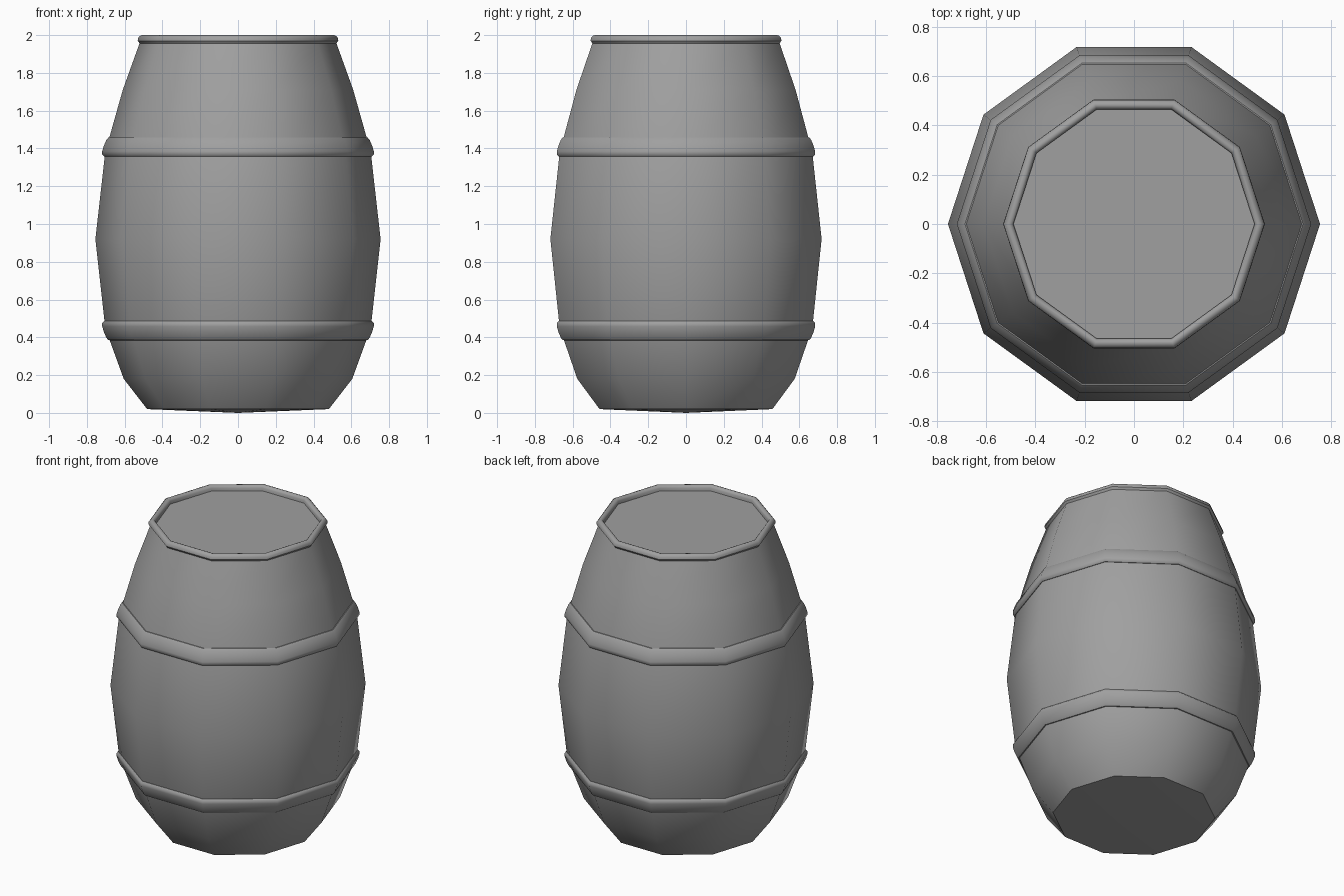
import bpy, math

cube = bpy.data.objects.get("Cube")
if cube:
    bpy.data.objects.remove(cube)

SIDES = 10

grey = bpy.data.materials.new("plain_grey")
grey.use_nodes = True
colour = (0.35, 0.35, 0.35, 1)
grey.diffuse_color = colour
grey.node_tree.nodes["Principled BSDF"].inputs["Base Color"].default_value = colour


def lathe(name, profile, closed=False):
    """Spin (radius, height) points round z; zero radius makes a pole."""
    verts, rings, faces = [], [], []
    for r, z in profile:
        count = SIDES if r > 0 else 1
        start = len(verts)
        for i in range(count):
            a = 2 * math.pi * i / SIDES
            verts.append((r * math.cos(a), r * math.sin(a), z))
        rings.append([start + i % count for i in range(SIDES)])
    pairs = list(zip(rings, rings[1:]))
    if closed:
        pairs.append((rings[-1], rings[0]))
    for low, high in pairs:
        for i in range(SIDES):
            j = (i + 1) % SIDES
            loop = [low[i], low[j], high[j], high[i]]
            faces.append(list(dict.fromkeys(loop)))
    mesh = bpy.data.meshes.new(name)
    mesh.from_pydata(verts, [], faces)
    mesh.materials.append(grey)
    obj = bpy.data.objects.new(name, mesh)
    bpy.context.collection.objects.link(obj)
    bpy.ops.object.select_all(action='DESELECT')
    bpy.context.view_layer.objects.active = obj
    obj.select_set(True)
    bpy.ops.object.shade_smooth_by_angle(angle=math.radians(42))
    return obj


# Bulging staves with a shallow pointed base
lathe("barrel_body", [(0, 0), (0.481, 0.02), (0.605, 0.18), (0.703, 0.45),
                      (0.755, 0.92), (0.703, 1.38), (0.61, 1.71), (0.52, 1.96)])

# Recessed lid
lathe("lid", [(0.52, 1.965), (0, 1.965)])

# Rounded lip round the lid
lathe("top_rim", [(0.49, 1.955), (0.52, 1.955), (0.531, 1.97), (0.529, 1.985),
                  (0.519, 1.996), (0.508, 2.0), (0.497, 1.996), (0.489, 1.985)],
      closed=True)

# Two hoops, the lower one mirrored in height
hoop = [(0.66, 1.355), (0.709, 1.357), (0.719, 1.368), (0.719, 1.385),
        (0.71, 1.415), (0.697, 1.445), (0.686, 1.458), (0.66, 1.46)]
lathe("upper_hoop", hoop, closed=True)
lathe("lower_hoop", [(r, 1.843 - z) for r, z in reversed(hoop)], closed=True)
